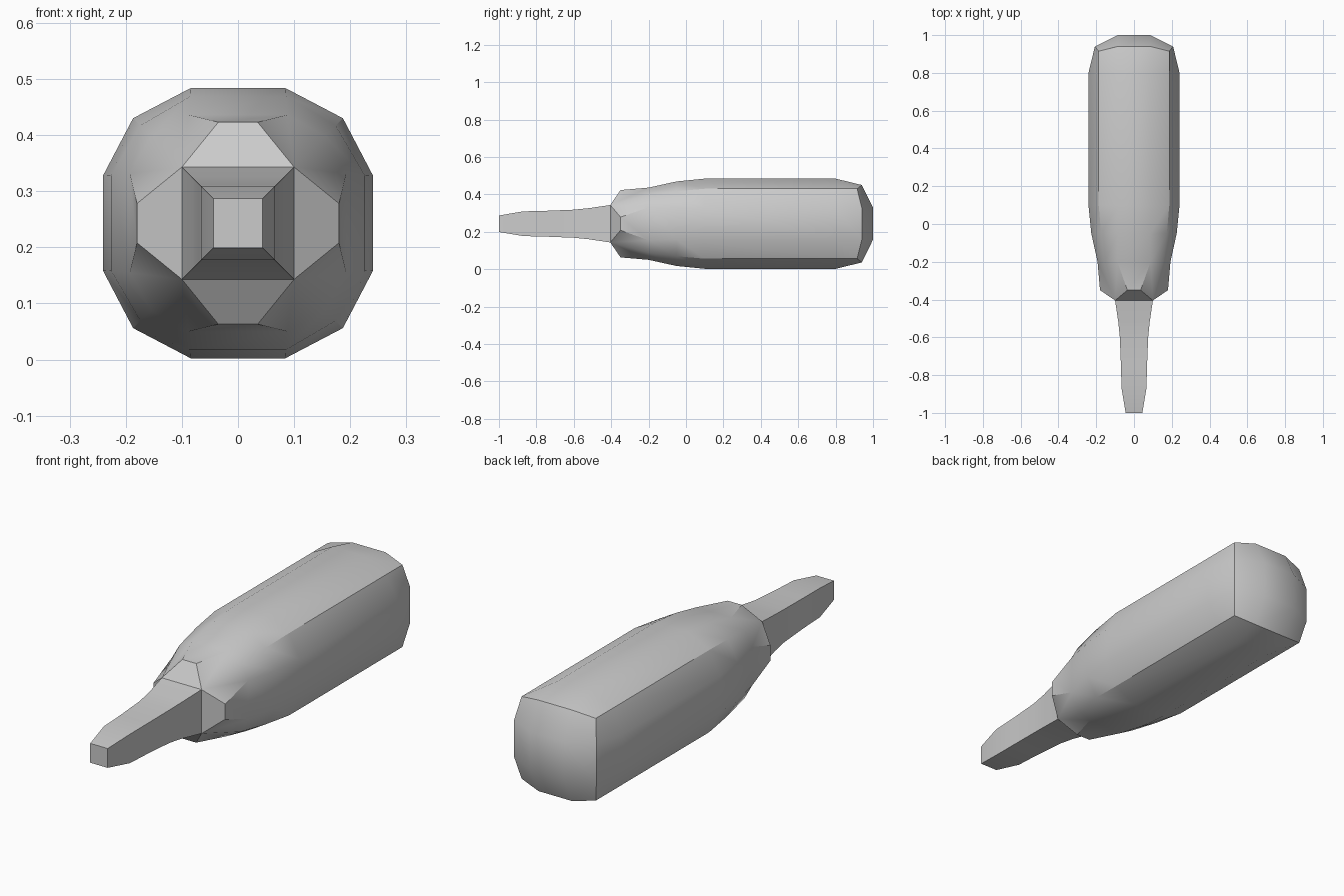
import bpy, bmesh, math

cube = bpy.data.objects.get("Cube")
if cube:
    bpy.data.objects.remove(cube, do_unlink=True)

MID = 0.243

grey = bpy.data.materials.new("plain_grey")
grey.use_nodes = True
colour = (0.6, 0.6, 0.6, 1)
grey.diffuse_color = colour
grey.node_tree.nodes["Principled BSDF"].inputs["Base Color"].default_value = colour

bm = bmesh.new()


def ring(quarter):
    """Repeat one quarter of a section (across, up, along) four times."""
    verts = []
    for turn in range(4):
        c, s = ((1, 0), (0, 1), (-1, 0), (0, -1))[turn]
        for x, z, y in quarter:
            verts.append(bm.verts.new((x * c + z * s, y, MID + z * c - x * s)))
    return verts


def rounded(y, flat, side, corner, corner_y=None):
    """Twelve-sided section: flat sides joined through a corner point."""
    return ring([(flat, side, y),
                 (corner, corner, y if corner_y is None else corner_y),
                 (side, flat, y)])


def square(y, half):
    return ring([(half, half, y)])


def bridge(a, b):
    n = len(a)
    for i in range(n):
        j = (i + 1) % n
        bm.faces.new((a[i], a[j], b[j], b[i]))


# Tapered square shaft, from the tip to the collar
shaft = [square(y, h) for y, h in
         ((-1, 0.044), (-0.87, 0.066), (-0.75, 0.069), (-0.6, 0.075), (-0.52, 0.083))]
bm.faces.new(shaft[0])
for a, b in zip(shaft, shaft[1:]):
    bridge(a, b)

# Faceted collar, whose corner points end the shaft
collar = rounded(-0.35, 0.035, 0.18, 0.1, -0.405)
shoulder = collar[1::3]
bridge(shaft[-1], shoulder)
for i in range(4):
    bm.faces.new((shoulder[i], collar[3 * i + 2],
                  collar[(3 * i + 3) % 12], shoulder[(i + 1) % 4]))

# Handle body
body = [rounded(*s) for s in ((-0.2, 0.088, 0.193, 0.155),
                              (-0.05, 0.085, 0.226, 0.174),
                              (0.1, 0.084, 0.241, 0.187),
                              (0.8, 0.084, 0.241, 0.187),
                              (0.94, 0.085, 0.207, 0.187, 0.915))]
for i in range(4):
    k = 3 * i
    a, b = collar, body[0]
    # Creased corner, split towards the flat sides
    bm.faces.new((a[k], a[k + 1], b[k]))
    bm.faces.new((a[k + 1], b[k + 1], b[k]))
    bm.faces.new((a[k + 1], a[k + 2], b[k + 2]))
    bm.faces.new((a[k + 1], b[k + 2], b[k + 1]))
    n = (k + 3) % 12
    bm.faces.new((a[k + 2], a[n], b[n], b[k + 2]))
for a, b in zip(body, body[1:]):
    bridge(a, b)

# Domed butt end
rim = body[-1]
butt = square(1, 0.085)
bm.faces.new(butt)
for i in range(4):
    k = 3 * i
    bm.faces.new((rim[k], rim[k + 1], rim[k + 2], butt[i]))
    bm.faces.new((rim[k + 2], rim[(k + 3) % 12], butt[(i + 1) % 4], butt[i]))

bmesh.ops.recalc_face_normals(bm, faces=bm.faces)
mesh = bpy.data.meshes.new("handled_tool")
bm.to_mesh(mesh)
bm.free()
mesh.materials.append(grey)
tool = bpy.data.objects.new("handled_tool", mesh)
bpy.context.collection.objects.link(tool)

bpy.ops.object.select_all(action='DESELECT')
tool.select_set(True)
bpy.context.view_layer.objects.active = tool
bpy.ops.object.shade_smooth_by_angle(angle=math.radians(30))
